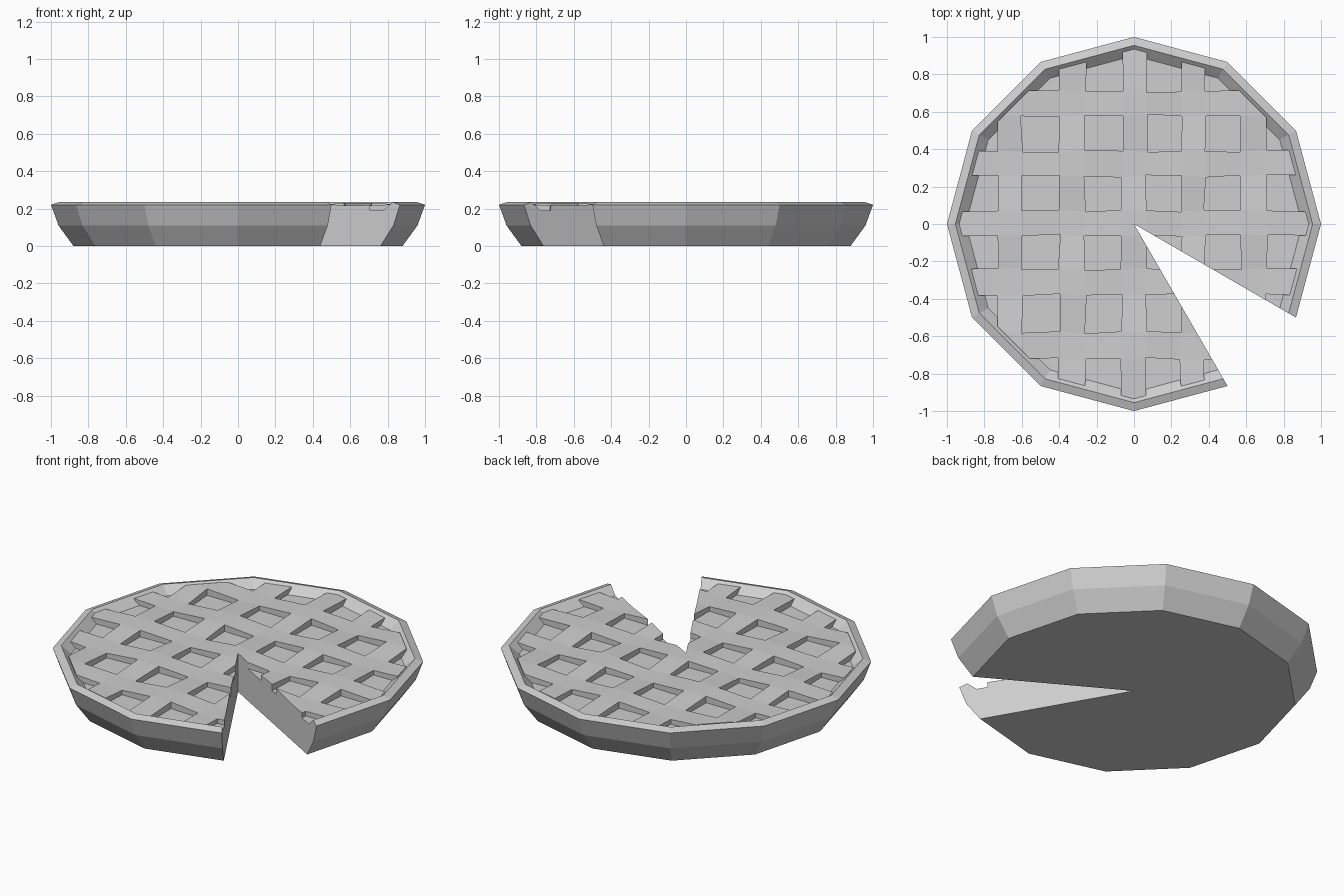
import bpy, bmesh, math, random

random.seed(4)
cube = bpy.data.objects.get("Cube")
if cube:
    bpy.data.objects.remove(cube)

GREY = (0.62, 0.62, 0.62, 1)
crust = bpy.data.materials.new("pale grey crust")
crust.use_nodes = True
crust.diffuse_color = GREY
crust.node_tree.nodes["Principled BSDF"].inputs["Base Color"].default_value = GREY


def finish(bm, name):
    bmesh.ops.remove_doubles(bm, verts=bm.verts, dist=1e-5)
    bmesh.ops.recalc_face_normals(bm, faces=bm.faces)
    mesh = bpy.data.meshes.new(name)
    bm.to_mesh(mesh)
    bm.free()
    mesh.materials.append(crust)
    ob = bpy.data.objects.new(name, mesh)
    bpy.context.collection.objects.link(ob)
    return ob


def sliced_lathe(name, profile):
    """Turn a profile through eleven twelfths and close both cut sides."""
    bm = bmesh.new()
    axis = {i: bm.verts.new((0, 0, z)) for i, (r, z) in enumerate(profile) if r == 0}
    rows = []
    for k in range(12):
        a = math.radians(30 * k - 30)
        rows.append([axis[i] if r == 0 else
                     bm.verts.new((r * math.cos(a), r * math.sin(a), z))
                     for i, (r, z) in enumerate(profile)])
    for a, b in zip(rows, rows[1:]):
        for i in range(len(profile) - 1):
            bm.faces.new(dict.fromkeys((a[i], b[i], b[i + 1], a[i + 1])))
    bm.faces.new(rows[0])
    bm.faces.new(rows[-1])
    bmesh.ops.dissolve_limit(bm, angle_limit=0.01, verts=bm.verts, edges=bm.edges)
    return finish(bm, name)


# Crust shell with its raised rim and recessed filling
sliced_lathe("pie_base", [(0, 0), (0.88, 0), (0.96, 0.11), (1, 0.22),
                          (0.955, 0.235), (0.9, 0.19), (0, 0.19)])

# Woven lattice: a grid of strips whose crossings alternate high and low
xs = [-1, -0.73, -0.6, -0.4, -0.26, -0.065, 0.065, 0.25, 0.38, 0.57, 0.71, 1]
ys = [-1, -0.72, -0.58, -0.38, -0.24, -0.06, 0.07, 0.255, 0.39, 0.58, 0.71, 1]
bm = bmesh.new()
grid = {}
for i, x in enumerate(xs):
    for j, y in enumerate(ys):
        high = ((i + 1) // 2 + (j + 1) // 2) % 2 == 0
        dx, dy = random.uniform(-0.007, 0.007), random.uniform(-0.007, 0.007)
        grid[i, j] = bm.verts.new((x + dx, y + dy, 0.229 if high else 0.217))
for i in range(len(xs) - 1):
    for j in range(len(ys) - 1):
        if i % 2 or j % 2:
            bm.faces.new((grid[i, j], grid[i + 1, j], grid[i + 1, j + 1], grid[i, j + 1]))
bmesh.ops.delete(bm, geom=[v for v in bm.verts if not v.link_faces], context='VERTS')
solid = bmesh.ops.extrude_face_region(bm, geom=bm.faces[:], use_keep_orig=True)
for v in solid["geom"]:
    if isinstance(v, bmesh.types.BMVert):
        v.co.z = 0.185
lattice = finish(bm, "lattice_top")

# Trim the lattice to the rim and the missing slice
cutter = sliced_lathe("lattice_cutter", [(0, -1), (0.935, -1), (0.935, 1), (0, 1)])
cutter.hide_render = True
trim = lattice.modifiers.new("trim", 'BOOLEAN')
trim.operation = 'INTERSECT'
trim.solver = 'EXACT'
trim.object = cutter
bpy.context.view_layer.objects.active = lattice
bpy.ops.object.modifier_apply(modifier="trim")
bpy.data.objects.remove(cutter)
